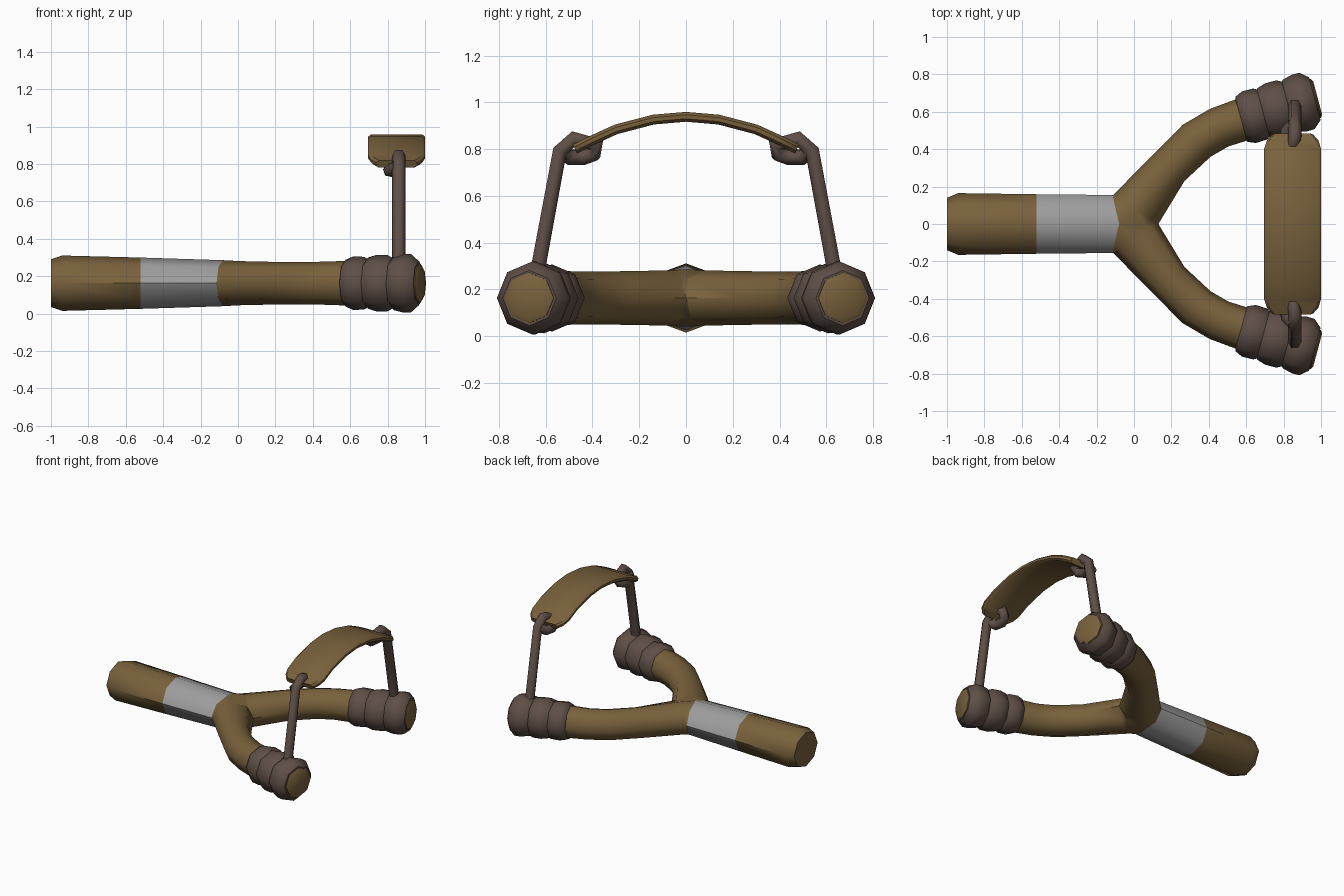
import bpy, bmesh, math
from mathutils import Vector

if "Cube" in bpy.data.objects:
    bpy.data.objects.remove(bpy.data.objects["Cube"])

ZC = 0.163  # height of the frame's centre line


def material(name, rgb):
    m = bpy.data.materials.new(name)
    m.use_nodes = True
    m.diffuse_color = (*rgb, 1)
    bsdf = m.node_tree.nodes["Principled BSDF"]
    bsdf.inputs["Base Color"].default_value = (*rgb, 1)
    bsdf.inputs["Roughness"].default_value = 0.8
    return m


WOOD = material("wood brown", (0.19, 0.12, 0.045))
GREY = material("grip grey", (0.34, 0.34, 0.34))
WRAP = material("wrap dark brown", (0.115, 0.078, 0.063))


def ring(x, y, sx, sy, rz, bow=0.0):
    """Octagon about (x, y); (sx, sy) is its horizontal radius, bow pushes its middle along x."""
    pts = []
    for i in range(8):
        a = i * math.pi / 4
        c, s = math.cos(a), math.sin(a)
        pts.append(Vector((x + sx * c + bow * (1 - abs(c)), y + sy * c, ZC + rz * s)))
    return pts


def loft(name, rings, mats, rule=None, half=False, mirror=False, angle=50):
    bm = bmesh.new()
    loops = [[bm.verts.new(p) for p in r] for r in rings]
    n = len(loops[0])
    for a, b in zip(loops, loops[1:]):
        for i in range(n):
            bm.faces.new((a[i], a[(i + 1) % n], b[(i + 1) % n], b[i]))
    bm.faces.new(loops[0])
    bm.faces.new(loops[-1])
    bmesh.ops.remove_doubles(bm, verts=bm.verts, dist=0.0005)
    bmesh.ops.recalc_face_normals(bm, faces=bm.faces)
    if rule:
        for f in bm.faces:
            f.material_index = rule(f.calc_center_median())
    if half:  # keep only the +y half, open at the start, ready to mirror
        bmesh.ops.delete(bm, geom=[f for f in bm.faces if abs(f.normal.x) > 0.95
                                   and f.calc_center_median().x < 0], context="FACES_ONLY")
        bmesh.ops.bisect_plane(bm, geom=bm.verts[:] + bm.edges[:] + bm.faces[:],
                               plane_co=(0, 0, 0), plane_no=(0, 1, 0), clear_inner=True)
    me = bpy.data.meshes.new(name)
    bm.to_mesh(me)
    bm.free()
    for m in mats:
        me.materials.append(m)
    ob = bpy.data.objects.new(name, me)
    bpy.context.collection.objects.link(ob)
    bpy.ops.object.select_all(action="DESELECT")
    ob.select_set(True)
    bpy.context.view_layer.objects.active = ob
    bpy.ops.object.shade_smooth_by_angle(angle=math.radians(angle))
    if half or mirror:
        add_mirror(ob)
    return ob


def add_mirror(ob):
    mod = ob.modifiers.new("mirror", "MIRROR")
    mod.use_axis = (False, True, False)
    mod.merge_threshold = 0.002


# Handle with a grey grip band
loft("handle", [
    ring(-1.0, 0, 0, 0.14, 0.128),
    ring(-0.94, 0, 0, 0.165, 0.148),
    ring(-0.52, 0, 0, 0.159, 0.137),
    ring(-0.115, 0, 0, 0.155, 0.123, 0.035),
], [WOOD, GREY], lambda c: 1 if c.x > -0.5 else 0)

# Forked arms
loft("fork_arms", [
    ring(-0.115, 0, 0, 0.155, 0.123, 0.035),
    ring(0.01, 0.078, -0.12, 0.078, 0.118),
    ring(0.19, 0.305, -0.08, 0.075, 0.114),
    ring(0.335, 0.445, -0.075, 0.085, 0.113),
    ring(0.455, 0.515, -0.05, 0.10, 0.115),
    ring(0.60, 0.565, -0.033, 0.11, 0.12),
], [WOOD], half=True)


# Parts on the straight end of each arm, given as (x, radius)
def arm_end(profile):
    t = math.radians(15)
    return [ring(x, 0.56 + (x - 0.575) * 0.28, -r * math.sin(t), r * math.cos(t), r)
            for x, r in profile]


wraps = [
    ("inner_wrap", [(0.57, 0.11), (0.575, 0.125), (0.615, 0.143), (0.675, 0.141), (0.70, 0.125)]),
    ("middle_wrap", [(0.685, 0.122), (0.695, 0.137), (0.74, 0.151), (0.80, 0.15), (0.835, 0.13)]),
    ("outer_wrap", [(0.82, 0.13), (0.835, 0.145), (0.885, 0.157), (0.925, 0.156), (0.967, 0.118)]),
]
for name, profile in wraps:
    loft(name, arm_end(profile), [WRAP], mirror=True)
loft("arm_tip", arm_end([(0.95, 0.108), (0.972, 0.108), (0.982, 0.09)]), [WOOD], mirror=True)

# Elastic bands, each looped through the end of the pouch
cu = bpy.data.curves.new("elastic_band", "CURVE")
cu.dimensions = "3D"
cu.bevel_depth = 0.036
cu.bevel_resolution = 1
cu.use_fill_caps = True
path = [(0.86, 0.64, 0.25), (0.86, 0.54, 0.79), (0.86, 0.48, 0.845), (0.85, 0.385, 0.82),
        (0.825, 0.395, 0.78), (0.81, 0.44, 0.765), (0.82, 0.50, 0.765), (0.85, 0.53, 0.79)]
sp = cu.splines.new("POLY")
sp.points.add(len(path) - 1)
for p, co in zip(sp.points, path):
    p.co = (*co, 1)
sp.use_smooth = True
cu.materials.append(WRAP)
band = bpy.data.objects.new("elastic_bands", cu)
bpy.context.collection.objects.link(band)
add_mirror(band)

# Arched pouch: (y, mid height, half width)
stations = [(0.0, 0.938, 0.152), (0.14, 0.926, 0.152), (0.30, 0.884, 0.152),
            (0.40, 0.838, 0.152), (0.445, 0.816, 0.137), (0.475, 0.80, 0.11)]
stations = [(-y, z, w) for y, z, w in stations[:0:-1]] + stations


def pouch_section(y, z, w):
    h = 0.021
    tilt = y * 0.9  # lean the section with the arch
    outline = [(-w, -0.4), (-w + 0.015, -1), (w - 0.015, -1), (w, -0.4),
               (w, 0.4), (w - 0.015, 1), (-w + 0.015, 1), (-w, 0.4)]
    return [Vector((0.848 + x, y + k * h * math.sin(tilt), z + k * h * math.cos(tilt)))
            for x, k in outline]


loft("pouch", [pouch_section(*s) for s in stations], [WOOD], angle=40)
